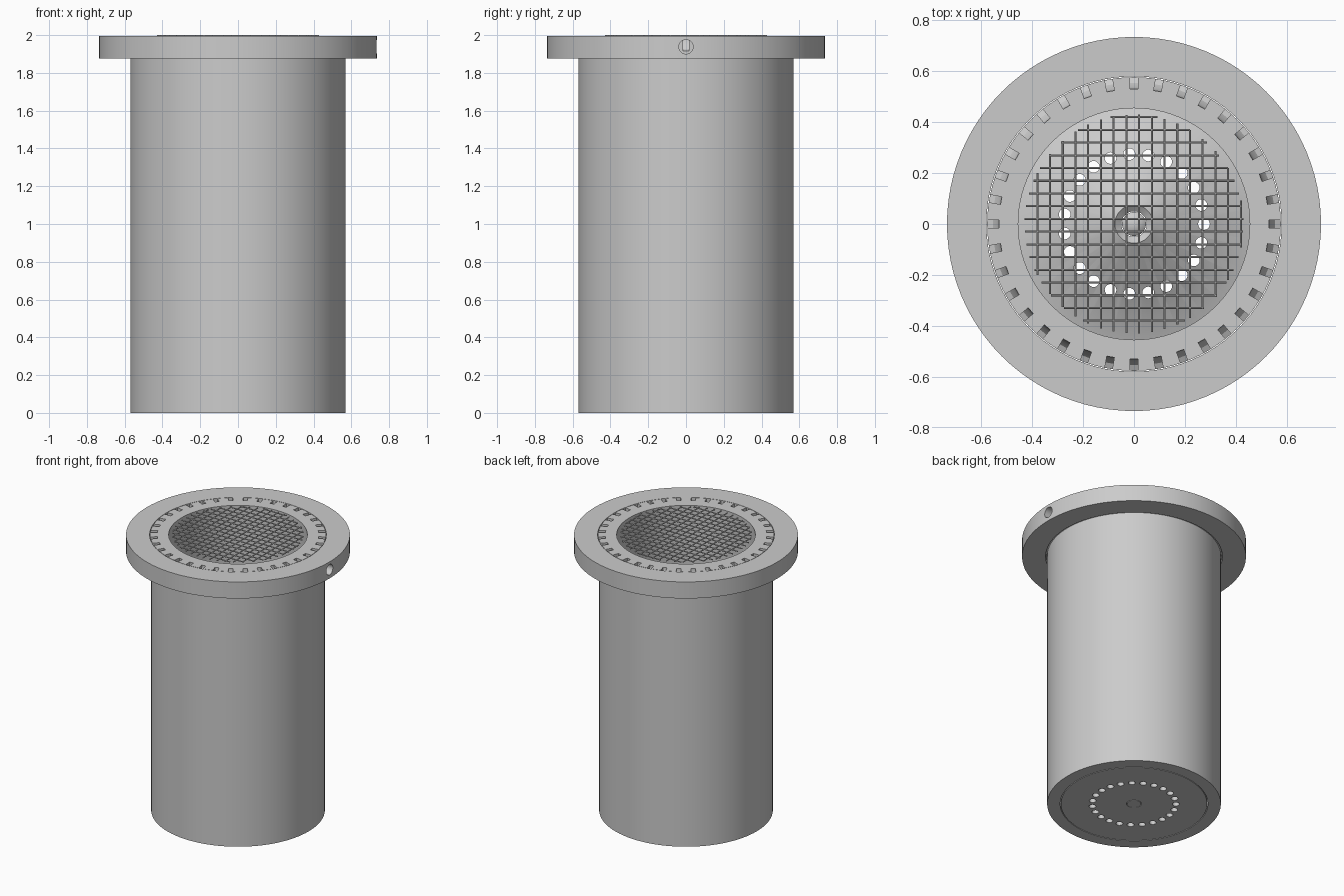
import bpy, bmesh
from math import cos, sin, pi, sqrt
from mathutils import Matrix, Vector

cube = bpy.data.objects.get("Cube")
if cube:
    bpy.data.objects.remove(cube, do_unlink=True)

grey = bpy.data.materials.new("light grey metal")
grey.use_nodes = True
tone = (0.6, 0.6, 0.6, 1)
grey.diffuse_color = tone
grey.node_tree.nodes["Principled BSDF"].inputs["Base Color"].default_value = tone

TOP = 1.995


def finish(name, bm):
    """Turn a bmesh into a grey object."""
    bmesh.ops.recalc_face_normals(bm, faces=bm.faces[:])
    mesh = bpy.data.meshes.new(name)
    bm.to_mesh(mesh)
    bm.free()
    mesh.materials.append(grey)
    obj = bpy.data.objects.new(name, mesh)
    bpy.context.collection.objects.link(obj)
    return obj


def lathe(name, profile, steps=96):
    """Revolve a closed (radius, height) profile about z."""
    bm = bmesh.new()
    verts = [bm.verts.new((r, 0, z)) for r, z in profile]
    edges = [bm.edges.new((v, verts[i - 1])) for i, v in enumerate(verts)]
    bmesh.ops.spin(bm, geom=verts + edges, cent=(0, 0, 0), axis=(0, 0, 1),
                   angle=2 * pi, steps=steps, use_merge=True)
    bmesh.ops.remove_doubles(bm, verts=bm.verts[:], dist=1e-5)
    return finish(name, bm)


def rod(bm, centre, axis, radius, length, sides):
    turn = Vector((0, 0, 1)).rotation_difference(Vector(axis)).to_matrix().to_4x4()
    bmesh.ops.create_cone(bm, cap_ends=True, segments=sides, radius1=radius,
                          radius2=radius, depth=length,
                          matrix=Matrix.Translation(centre) @ turn)


def activate(obj):
    bpy.ops.object.select_all(action='DESELECT')
    obj.select_set(True)
    bpy.context.view_layer.objects.active = obj


def cut(obj, bm):
    """Subtract a bmesh from an object, then discard the cutter."""
    cutter = finish("cutter", bm)
    cutter.hide_render = True
    mod = obj.modifiers.new("cut", 'BOOLEAN')
    mod.operation = 'DIFFERENCE'
    mod.solver = 'EXACT'
    mod.object = cutter
    activate(obj)
    bpy.ops.object.modifier_apply(modifier=mod.name)
    bpy.data.objects.remove(cutter, do_unlink=True)


# Hollow body with a slim collar inside the flange
body = lathe("tube_body", [(0.57, 0), (0.57, 1.88), (0.577, 1.89), (0.577, TOP),
                           (0.455, TOP), (0.455, 0.1), (0.485, 0.1), (0.485, 0)])

# Scooped notches around the rim
bm = bmesh.new()
scoop = [(0.53, 2.05), (0.53, 1.98), (0.538, 1.95), (0.555, 1.925), (0.6, 1.905), (0.6, 2.05)]
for i in range(36):
    a = i * pi / 18
    sides = [[bm.verts.new((r * cos(a) - w * sin(a), r * sin(a) + w * cos(a), z))
              for r, z in scoop] for w in (-0.015, 0.015)]
    for s in sides:
        bm.faces.new(s)
    for k in range(len(scoop)):
        bm.faces.new((sides[0][k - 1], sides[0][k], sides[1][k], sides[1][k - 1]))
cut(body, bm)

# Flange ring with one radial screw hole
flange = lathe("flange_ring", [(0.58, 1.875), (0.735, 1.875), (0.735, TOP), (0.58, TOP)])
bm = bmesh.new()
rod(bm, (0.67, 0, 1.938), (1, 0, 0), 0.038, 0.24, 20)
cut(flange, bm)

# Conical floor with a ring of through holes
floor = lathe("cone_floor", [(0.48, 0), (0.48, 0.095), (0.454, 0.1), (0.075, 0.32),
                             (0.05, 0.3), (0.05, 0)])
bm = bmesh.new()
for i in range(23):
    a = i * 2 * pi / 23
    rod(bm, (0.275 * cos(a), 0.275 * sin(a), 0.2), (0, 0, 1), 0.023, 0.8, 20)
cut(floor, bm)

# Plug in the middle of the floor
plug = lathe("centre_plug", [(0, 0), (0.047, 0), (0.047, 0.25), (0, 0.29)], 32)

# Wire screen trimmed to a circle
bm = bmesh.new()
for k in range(-8, 9):
    p = 0.02 + 0.05 * k
    length = 2 * sqrt(0.43 ** 2 - p ** 2)
    rod(bm, (p, 0, 1.996), (0, 1, 0), 0.004, length, 8)
    rod(bm, (0, p, 1.996), (1, 0, 0), 0.004, length, 8)
screen = finish("wire_screen", bm)

for obj in (body, flange, floor, plug, screen):
    activate(obj)
    bpy.ops.object.shade_smooth_by_angle(angle=pi / 6)
